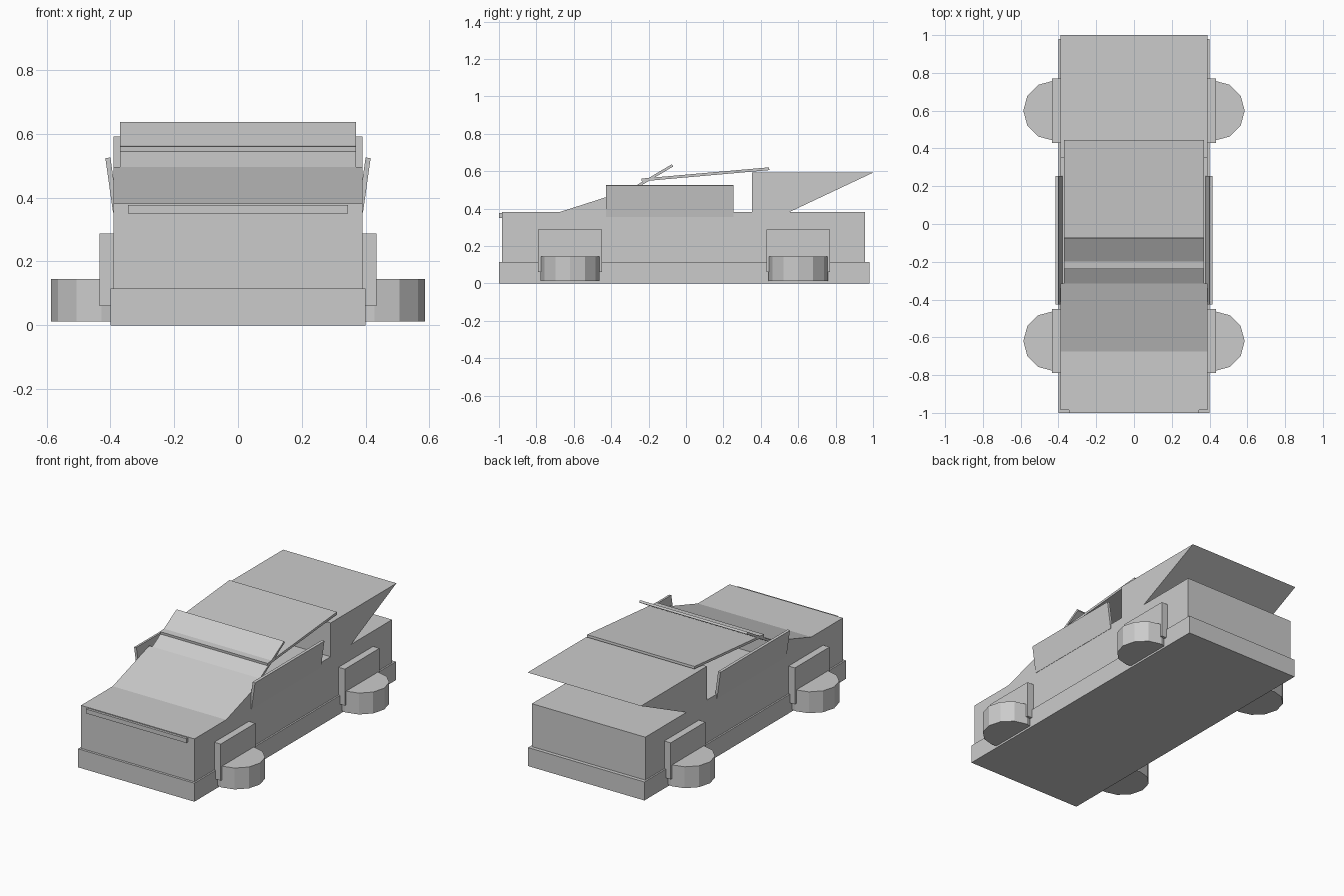
import bpy
import math

if "Cube" in bpy.data.objects:
    bpy.data.objects.remove(bpy.data.objects["Cube"], do_unlink=True)

grey = bpy.data.materials.new("plain grey")
GREY = (0.6, 0.6, 0.6, 1)
grey.diffuse_color = GREY
grey.use_nodes = True
grey.node_tree.nodes["Principled BSDF"].inputs["Base Color"].default_value = GREY


def prism(name, profile, axis, lo, hi):
    """Extrude a flat outline along x (outline in y, z) or y (outline in x, z)."""
    n = len(profile)
    place = {"x": lambda a, b, d: (d, a, b), "y": lambda a, b, d: (a, d, b)}[axis]
    verts = [place(a, b, d) for d in (lo, hi) for a, b in profile]
    faces = [tuple(range(n)), tuple(range(2 * n - 1, n - 1, -1))]
    faces += [(i, i + n, (i + 1) % n + n, (i + 1) % n) for i in range(n)]
    mesh = bpy.data.meshes.new(name)
    mesh.from_pydata(verts, [], faces)
    obj = bpy.data.objects.new(name, mesh)
    bpy.context.collection.objects.link(obj)
    mesh.materials.append(grey)
    # Make every face point outward
    bpy.context.view_layer.objects.active = obj
    bpy.ops.object.select_all(action="DESELECT")
    obj.select_set(True)
    bpy.ops.object.mode_set(mode="EDIT")
    bpy.ops.mesh.select_all(action="SELECT")
    bpy.ops.mesh.normals_make_consistent(inside=False)
    bpy.ops.object.mode_set(mode="OBJECT")
    return obj


def box(name, x, y, z):
    return prism(name, [(y[0], z[0]), (y[1], z[0]), (y[1], z[1]), (y[0], z[1])], "x", *x)


def strip(start, end, thick):
    """Outline of a thin straight slab between two points."""
    dx, dz = end[0] - start[0], end[1] - start[1]
    k = thick / math.hypot(dx, dz) / 2
    ox, oz = -dz * k, dx * k
    return [(start[0] + ox, start[1] + oz), (start[0] - ox, start[1] - oz),
            (end[0] - ox, end[1] - oz), (end[0] + ox, end[1] + oz)]


# Body
box("lower_skirt", (-0.4, 0.4), (-1.0, 0.98), (0, 0.115))
box("main_body", (-0.39, 0.39), (-0.985, 0.957), (0.1, 0.382))
box("front_light_bar", (-0.345, 0.345), (-1.0, -0.98), (0.35, 0.377))

# Cowl, windscreen, roof and rear wing
prism("sloped_cowl", [(-0.68, 0.38), (-0.315, 0.497), (-0.315, 0.38)], "x", -0.39, 0.39)
prism("windscreen", strip((-0.315, 0.487), (-0.072, 0.631), 0.014), "x", -0.37, 0.37)
prism("roof_panel", strip((-0.237, 0.553), (0.445, 0.613), 0.015), "x", -0.37, 0.37)
prism("rear_wing", [(0.353, 0.38), (0.55, 0.38), (1.0, 0.592), (0.353, 0.592)],
      "x", -0.39, 0.39)

# Side windows, wheel arches and flat-lying wheels
for side, s in (("left", 1), ("right", -1)):
    prism(side + "_side_window", strip((s * 0.384, 0.355), (s * 0.408, 0.525), 0.016),
          "y", -0.427, 0.255)
    for end, y in (("front", -0.62), ("rear", 0.6)):
        box(f"{end}_{side}_wheel_arch", sorted((s * 0.38, s * 0.434)),
            (y - 0.17, y + 0.17), (0.06, 0.287))
        bpy.ops.mesh.primitive_cylinder_add(
            vertices=12, radius=0.158, depth=0.133, location=(s * 0.428, y, 0.0785),
            rotation=(0, 0, math.pi / 2))
        wheel = bpy.context.object
        wheel.name = f"{end}_{side}_wheel"
        wheel.data.materials.append(grey)
